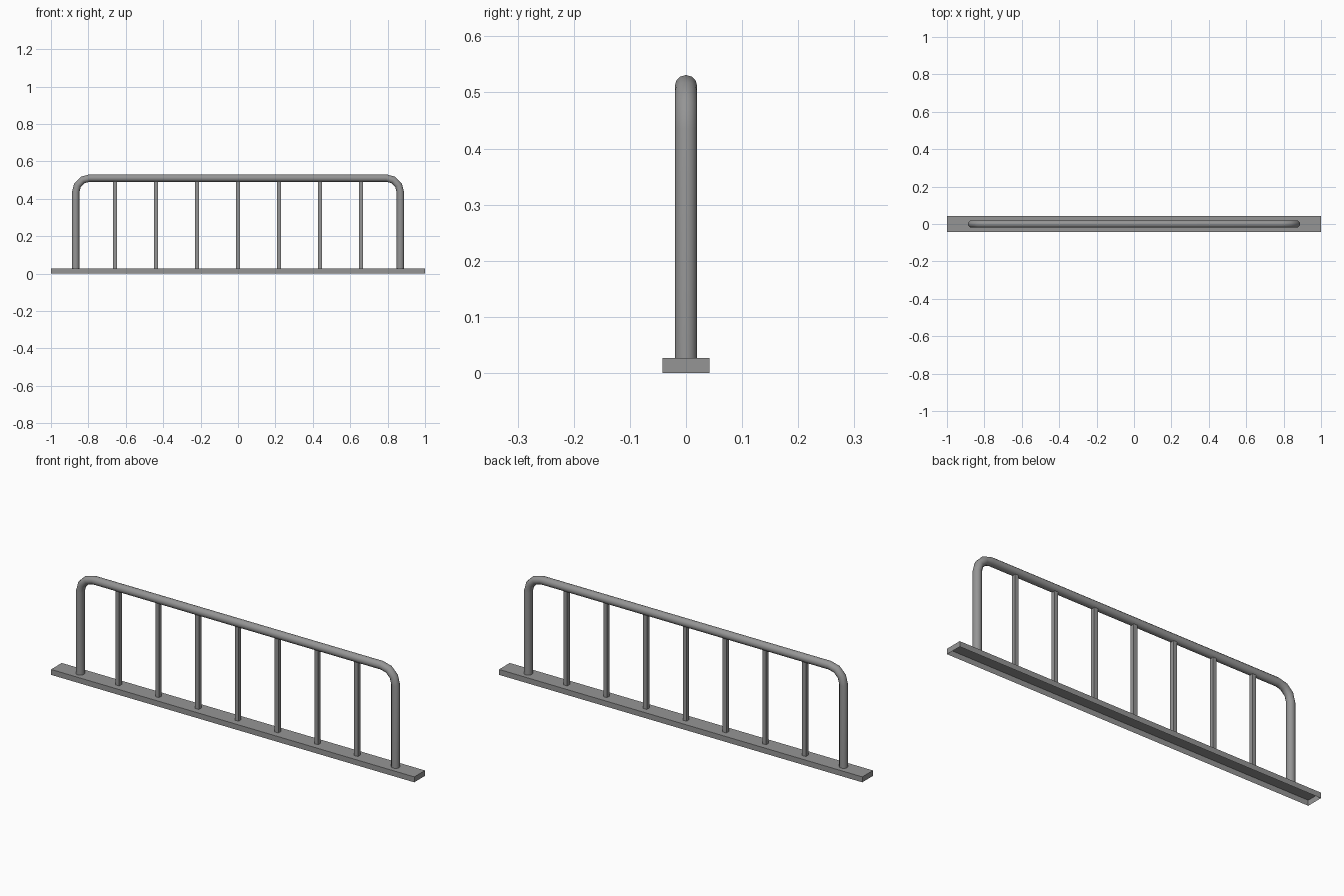
import bpy, bmesh
from math import sin, cos, pi
from mathutils import Vector

cube = bpy.data.objects.get("Cube")
if cube:
    bpy.data.objects.remove(cube)

steel = bpy.data.materials.new("grey steel")
steel.use_nodes = True
grey = (0.3, 0.3, 0.3, 1)
steel.diffuse_color = grey
steel.node_tree.nodes["Principled BSDF"].inputs["Base Color"].default_value = grey


def finish(name, bm):
    bmesh.ops.recalc_face_normals(bm, faces=bm.faces)
    mesh = bpy.data.meshes.new(name)
    bm.to_mesh(mesh)
    bm.free()
    mesh.materials.append(steel)
    obj = bpy.data.objects.new(name, mesh)
    bpy.context.collection.objects.link(obj)
    return obj


def box(name, x, half_x, half_y, z0, z1, open_faces):
    bm = bmesh.new()
    bmesh.ops.create_cube(bm, size=2)
    for v in bm.verts:
        v.co = (x + v.co.x * half_x, v.co.y * half_y, z1 if v.co.z > 0 else z0)
    bm.normal_update()
    drop = [f for f in bm.faces if f.normal.z < -0.5 or (open_faces == "both" and f.normal.z > 0.5)]
    bmesh.ops.delete(bm, geom=drop, context="FACES_ONLY")
    obj = finish(name, bm)
    # keep the open shell facing outward
    if obj.data.polygons[0].normal.dot(obj.data.polygons[0].center - Vector((x, 0, (z0 + z1) / 2))) < 0:
        obj.data.flip_normals()
    return obj


# Floor plate, hollow underneath
PLATE = 0.027
box("floor_plate", 0, 1, 0.042, 0, PLATE, "bottom")

# Seven upright bars
for i in range(7):
    box(f"upright_bar_{i + 1}", (i - 3) * 0.219, 0.01, 0.01, PLATE, 0.5, "both")

# Bent tube frame: path in the xz plane, swept with a round section
HALF, TOP, BEND, RADIUS, SIDES, STEPS = 0.868, 0.511, 0.075, 0.02, 12, 3
right = [(HALF, PLATE, 0)]
for k in range(STEPS + 1):
    a = pi / 2 * k / STEPS
    right.append((HALF - BEND + BEND * cos(a), TOP - BEND + BEND * sin(a), a))
path = right + [(-x, z, pi - a) for x, z, a in reversed(right)]

bm = bmesh.new()
rings = []
for x, z, a in path:
    ring = []
    for s in range(SIDES):
        t = 2 * pi * s / SIDES
        out = RADIUS * cos(t)
        ring.append(bm.verts.new((x + out * cos(a), RADIUS * sin(t), z + out * sin(a))))
    rings.append(ring)
for r0, r1 in zip(rings, rings[1:]):
    for s in range(SIDES):
        n = (s + 1) % SIDES
        bm.faces.new((r0[s], r0[n], r1[n], r1[s]))
frame = finish("tube_frame", bm)
for p in frame.data.polygons:
    p.use_smooth = True
